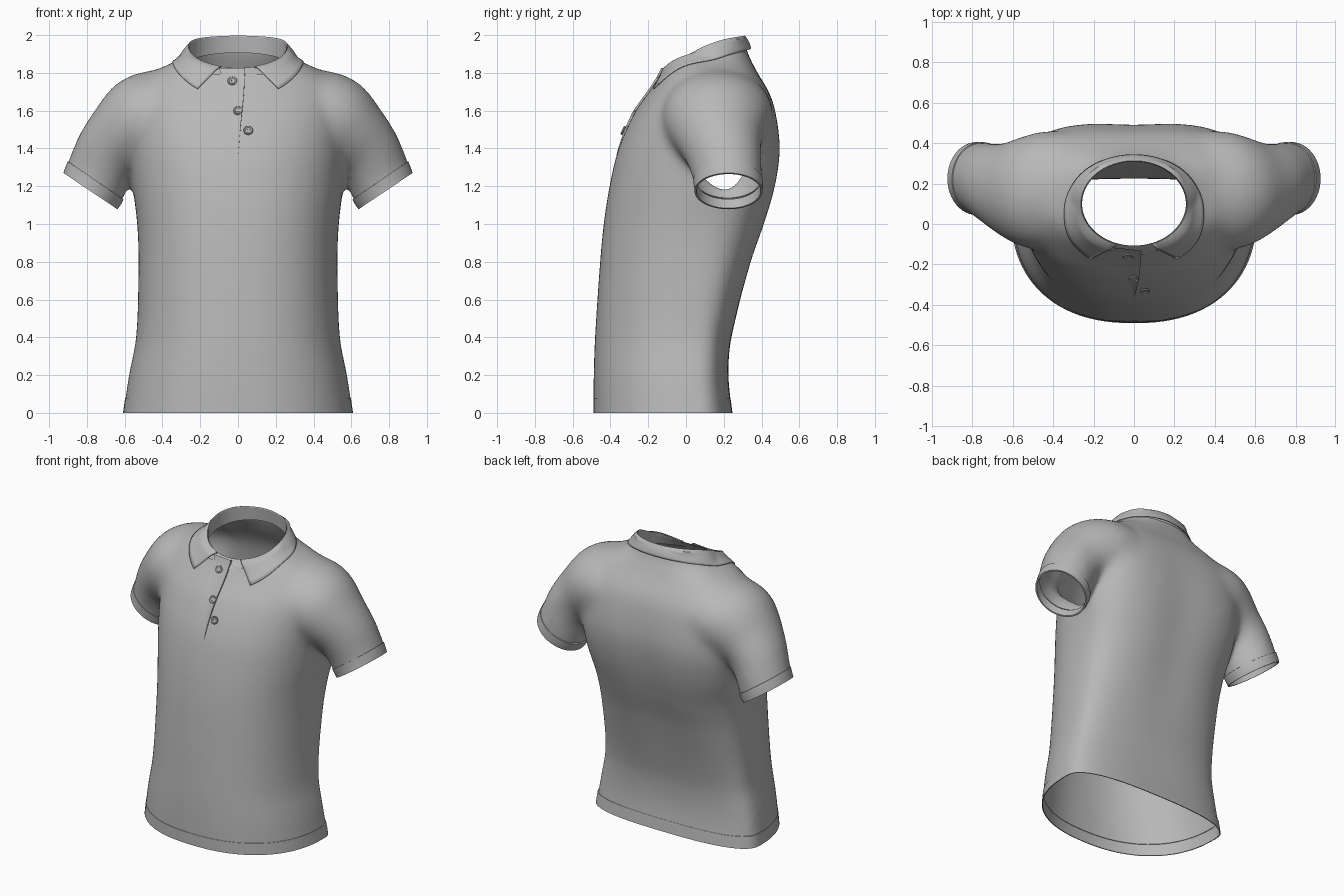
import bpy, bmesh, math
from mathutils import Vector
from mathutils.bvhtree import BVHTree

if "Cube" in bpy.data.objects:
    bpy.data.objects.remove(bpy.data.objects["Cube"])

fabric = bpy.data.materials.new("grey fabric")
fabric.diffuse_color = (0.48, 0.48, 0.48, 1)
fabric.use_nodes = True
fabric.node_tree.nodes["Principled BSDF"].inputs["Base Color"].default_value = fabric.diffuse_color


def finish(name, bm, angle=40):
    bmesh.ops.recalc_face_normals(bm, faces=bm.faces)
    me = bpy.data.meshes.new(name)
    bm.to_mesh(me)
    bm.free()
    ob = bpy.data.objects.new(name, me)
    bpy.context.collection.objects.link(ob)
    me.materials.append(fabric)
    bpy.ops.object.select_all(action='DESELECT')
    ob.select_set(True)
    bpy.context.view_layer.objects.active = ob
    bpy.ops.object.shade_smooth_by_angle(angle=math.radians(angle))
    return ob


def loft(bm, rings, closed=True, caps=False):
    rows = [[bm.verts.new(p) for p in r] for r in rings]
    n = len(rows[0])
    for a, b in zip(rows, rows[1:]):
        for i in range(n if closed else n - 1):
            j = (i + 1) % n
            bm.faces.new((a[i], a[j], b[j], b[i]))
    if caps:
        bm.faces.new(rows[0])
        bm.faces.new(rows[-1])


def sample(table, t):
    """Smooth interpolation of table rows by their first value."""
    i = 0
    while i < len(table) - 2 and t > table[i + 1][0]:
        i += 1
    p, q = table[i], table[i + 1]
    o, r = table[max(i - 1, 0)], table[min(i + 2, len(table) - 1)]
    h = q[0] - p[0]
    u = (t - p[0]) / h
    out = []
    for k in range(1, len(p)):
        m0 = (q[k] - o[k]) / (q[0] - o[0]) * h
        m1 = (r[k] - p[k]) / (r[0] - p[0]) * h
        out.append((2*u**3 - 3*u*u + 1) * p[k] + (u**3 - 2*u*u + u) * m0
                   + (3*u*u - 2*u**3) * q[k] + (u**3 - u*u) * m1)
    return out


# Torso: height, half width, front y, back y, side-seam y
TORSO = [(-0.1, 0.62, -0.49, 0.26, 0.06), (0.0, 0.608, -0.49, 0.245, 0.06),
         (0.2, 0.578, -0.489, 0.224, 0.055), (0.4, 0.54, -0.482, 0.24, 0.055),
         (0.8, 0.527, -0.455, 0.35, 0.08), (1.0, 0.534, -0.436, 0.422, 0.10),
         (1.2, 0.557, -0.405, 0.478, 0.13), (1.4, 0.57, -0.357, 0.502, 0.14),
         (1.6, 0.575, -0.267, 0.475, 0.15), (1.7, 0.55, -0.195, 0.44, 0.15),
         (1.8, 0.46, -0.13, 0.378, 0.14), (1.86, 0.335, -0.108, 0.348, 0.13),
         (1.92, 0.265, -0.10, 0.32, 0.11), (2.02, 0.25, -0.10, 0.31, 0.10)]


def torso_ring(z, grow=0.0, n=96):
    w, f, b, c = sample(TORSO, z)
    # squarer back across the shoulder blades, rounder again at the neck
    blade = max(0.0, min(1.0, (z - 1.0) / 0.35, (1.85 - z) / 0.2))
    ring = []
    for i in range(n):
        a = 2 * math.pi * i / n
        s, co = math.sin(a), math.cos(a)
        e = 2 / (2.3 if co > 0 else 2.7 + 0.7 * blade)
        x = (w + grow) * math.copysign(abs(s) ** e, s)
        d = (c - f if co > 0 else b - c) + grow
        y = c - d * math.copysign(abs(co) ** e, co)
        if co < 0 and 0.5 < z < 1.7:      # shallow spine hollow
            y -= 0.015 * math.exp(-(x / 0.15) ** 2) * math.sin((z - 0.5) / 1.2 * math.pi)
        ring.append(Vector((x, y, z)))
    return ring


# Sleeve: parameter, outer x z, inner x z, centre y, half depth
SLEEVE = [(0, 0.95, 1.21, 0.67, 1.02, 0.225, 0.18), (1, 0.924, 1.27, 0.638, 1.078, 0.225, 0.18),
          (2, 0.90, 1.33, 0.608, 1.13, 0.222, 0.182), (3, 0.84, 1.475, 0.565, 1.24, 0.197, 0.203),
          (4, 0.75, 1.615, 0.51, 1.295, 0.168, 0.235), (5, 0.665, 1.725, 0.43, 1.32, 0.16, 0.273),
          (6, 0.56, 1.79, 0.34, 1.34, 0.165, 0.295), (7, 0.42, 1.82, 0.25, 1.37, 0.17, 0.29)]


def sleeve_ring(t, sx, grow=0.0, n=48):
    ox, oz, ix, iz, yc, ry = sample(SLEEVE, t)
    mid = Vector(((ox + ix) / 2, yc, (oz + iz) / 2))
    half = Vector(((ox - ix) / 2, 0, (oz - iz) / 2))
    half *= 1 + grow / half.length
    ring = []
    for i in range(n):
        a = 2 * math.pi * i / n
        p = mid + half * math.cos(a) + Vector((0, (ry + grow) * math.sin(a), 0))
        ring.append(Vector((p.x * sx, p.y, p.z)))
    return ring


# Body: torso and sleeve solids fused, smoothed, then opened at hem, cuffs and neck
bm = bmesh.new()
loft(bm, [torso_ring(-0.1 + 2.12 * i / 53) for i in range(54)], caps=True)
for sx in (-1, 1):
    loft(bm, [sleeve_ring(i / 4, sx) for i in range(29)], caps=True)
solid = finish("body_solid", bm)
rem = solid.modifiers.new("fuse", 'REMESH')
rem.mode, rem.voxel_size = 'VOXEL', 0.016
sm = solid.modifiers.new("soften", 'SMOOTH')
sm.factor, sm.iterations = 0.5, 45
fused = bpy.data.meshes.new_from_object(
    solid.evaluated_get(bpy.context.evaluated_depsgraph_get()))
bpy.data.objects.remove(solid)
bm = bmesh.new()
bm.from_mesh(fused)
skin = BVHTree.FromBMesh(bm)


def cut(co, no, keep):
    faces = [f for f in bm.faces if keep(f.calc_center_median())]
    geom = faces + list({e for f in faces for e in f.edges}) + list({v for f in faces for v in f.verts})
    bmesh.ops.bisect_plane(bm, geom=geom, plane_co=co, plane_no=no, clear_outer=True)


cut((0, 0, 0.05), (0, 0, -1), lambda c: c.z < 0.2)
cut((0, -0.11, 1.80), (0, -0.12, 0.42), lambda c: abs(c.x) < 0.29 and c.z > 1.6)
for sx in (-1, 1):
    cut((0.765 * sx, 0, 1.20), (0.56 * sx, 0, -0.83),
        lambda c: c.x * sx > 0.585 and 0.95 < c.z < 1.45)
finish("shirt_body", bm, 60)

# Hem band
bm = bmesh.new()
loft(bm, [torso_ring(z, g) for z, g in
          ((0.08, -0.004), (0.078, 0.001), (0.04, 0.001), (0, 0.001), (0, -0.005), (0.075, -0.006))])
finish("hem_band", bm)

# Sleeve cuffs
for sx, side in ((-1, "left"), (1, "right")):
    bm = bmesh.new()
    loft(bm, [sleeve_ring(t, sx, g) for t, g in
              ((2.03, -0.010), (2, 0.002), (1.5, 0.002), (1, 0.0), (1, -0.010), (1.9, -0.016))])
    finish(side + "_cuff", bm)

# Collar heights along y: fold line and outer edge
FOLD = [(-0.13, 1.82), (0.0, 1.89), (0.1, 1.943), (0.2, 1.977), (0.33, 2.0)]
EDGE = [(-0.18, 1.68), (0.0, 1.79), (0.1, 1.845), (0.2, 1.887), (0.36, 1.93)]


def fold_point(a, shrink=0.0):
    y = 0.1 - (0.213 - shrink) * math.cos(a)
    return Vector(((0.263 - shrink) * math.sin(a), y, sample(FOLD, y)[0]))


# Collar stand
N = 72
fold, base = [], []
for i in range(N):
    a = 2 * math.pi * i / N
    p = fold_point(a, 0.006)
    fold.append(p - Vector((0, 0, 0.006)))
    y = 0.1 - (0.255 if math.cos(a) > 0 else 0.215) * math.cos(a)
    base.append(Vector((0.262 * math.sin(a), y, 1.785 + (y + 0.11) * 0.286)))
bm = bmesh.new()
loft(bm, [base, [p.lerp(q, 0.5) for p, q in zip(base, fold)], fold])
finish("collar_stand", bm, 60)

# Collar leaf folded over the neckline, kept outside the body
cols = []
for i in range(81):
    s = i / 40 - 1
    top = fold_point(math.pi + s * math.radians(160))
    a = math.pi + s * math.radians(141)
    ry = 0.32 if math.cos(a) > 0 else 0.245
    y = 0.1 - ry * math.cos(a)
    low = Vector((0.332 * math.sin(a), y, sample(EDGE, y)[0]))
    out = Vector((low.x, low.y - 0.1, 0)).normalized()
    col = [top - out * 0.006 - Vector((0, 0, 0.012)), top]
    for k in range(1, 7):
        u = k / 6
        p = top.lerp(low, u) + out * 0.006 * math.sin(math.pi * u)
        co, no, _, _ = skin.find_nearest(p)
        gap = (p - co).dot(no)
        if gap < 0.008:
            p += no * (0.008 - gap)
        col.append(p)
    cols.append(col)
bm = bmesh.new()
loft(bm, cols, closed=False)
collar = finish("collar_leaf", bm, 50)
thick = collar.modifiers.new("cloth", 'SOLIDIFY')
thick.thickness, thick.offset = 0.006, -1


def front(x, z):
    hit = skin.ray_cast(Vector((x, -1, z)), Vector((0, 1, 0)))
    return hit[0], hit[1]


# Button placket: a flap whose free edge lifts off the chest
LEFT = [(1.36, -0.004), (1.5, -0.02), (1.7, -0.062), (1.825, -0.10)]
RIGHT = [(1.36, 0.0), (1.5, 0.012), (1.68, 0.03), (1.825, 0.037)]
rows = []
for i in range(25):
    z = 1.36 + 0.465 * i / 24
    l, r = sample(LEFT, z)[0], sample(RIGHT, z)[0]
    row = []
    for k in range(9):
        u = k / 8
        p, n = front(l + (r - l) * u, z)
        row.append(p - Vector((0, 0.001 + 0.011 * u * u * min(1, i / 10), 0)))
    row.append(front(r + 0.001, z)[0] + Vector((0, 0.004, 0)))
    rows.append(row)
bm = bmesh.new()
loft(bm, rows, closed=False)
finish("placket_flap", bm, 40)

# Buttons: dished discs with four stitches
for idx, (x, z, lift) in enumerate(((-0.03, 1.755, 0.002), (0.0, 1.597, 0.003), (0.054, 1.49, 0.012))):
    p, n = front(x, z)
    turn = n.to_track_quat('Z', 'Y')
    place = lambda v: p + n * lift + turn @ v
    ring = lambda r, h, c=(0, 0), m=24: [place(Vector((
        c[0] + r * math.cos(2*math.pi*i/m), c[1] + r * math.sin(2*math.pi*i/m), h))) for i in range(m)]
    bm = bmesh.new()
    loft(bm, [ring(r, h) for r, h in ((0.02, -0.004), (0.025, 0.0), (0.025, 0.005),
                                     (0.022, 0.008), (0.018, 0.007), (0.015, 0.004))], caps=True)
    for c in ((-1, -1), (-1, 1), (1, -1), (1, 1)):
        c = (c[0] * 0.005, c[1] * 0.005)
        loft(bm, [ring(0.003, h, c, 8) for h in (0.003, 0.006)], caps=True)
    finish("button_%d" % (idx + 1), bm, 30)
